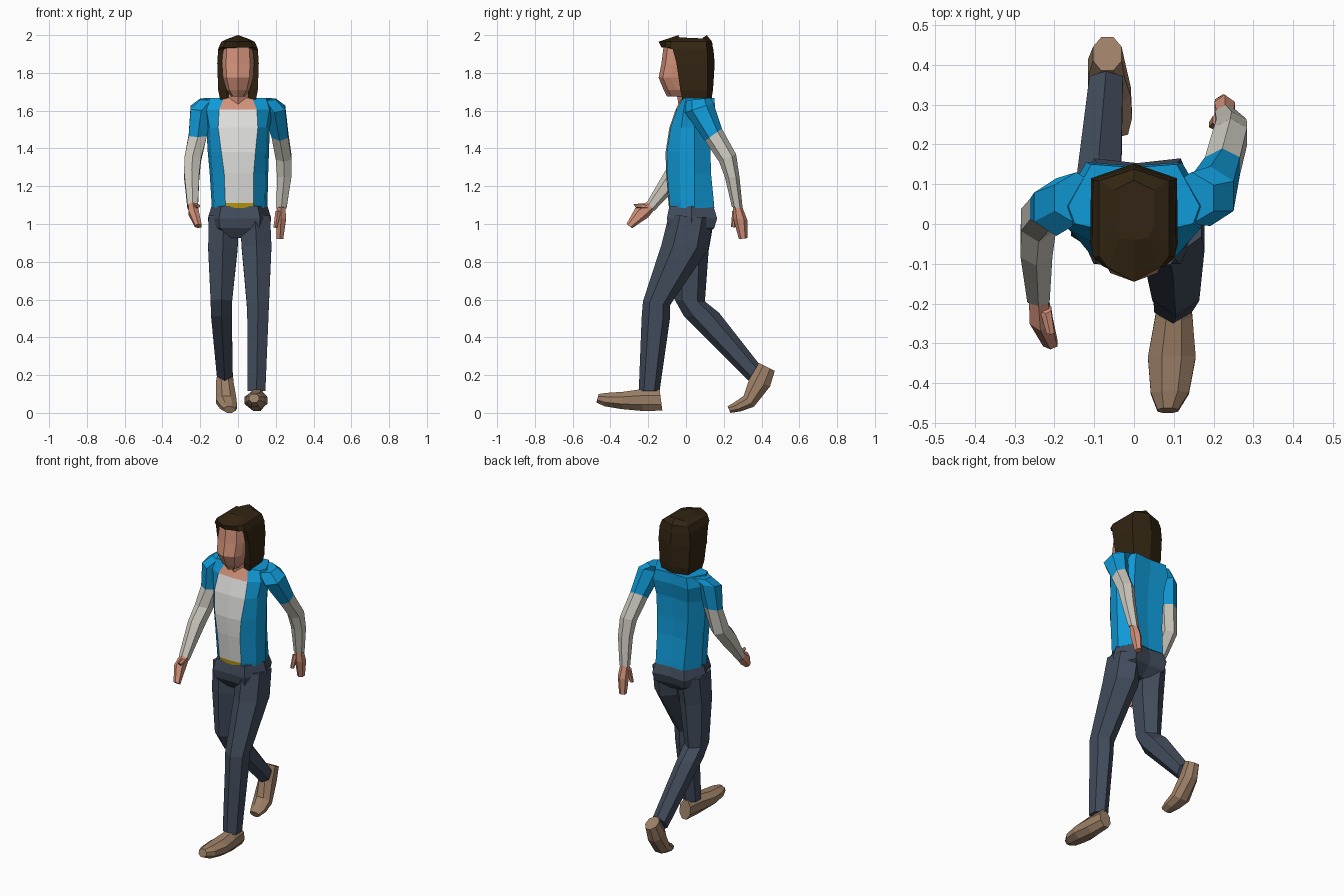
import bpy, bmesh, math
from mathutils import Vector


def material(name, r, g, b):
    lin = [((c / 255 + 0.055) / 1.055) ** 2.4 if c > 10 else c / 255 / 12.92 for c in (r, g, b)]
    m = bpy.data.materials.new(name)
    m.diffuse_color = (*lin, 1)
    return m


SKIN = material("skin", 208, 144, 120)
BLUE = material("blue jacket", 16, 155, 216)
WHITE = material("white shirt", 222, 222, 220)
SLEEVE = material("off-white sleeve", 204, 201, 190)
JEANS = material("dark denim", 66, 76, 92)
SHOE = material("tan shoe", 156, 127, 102)
HAIR = material("dark brown hair", 50, 37, 18)
BELT = material("gold belt", 190, 155, 15)


def loft(name, rings, mats, rule=lambda seg, side: 0):
    """Skin a list of closed rings; rule picks the material per segment and side."""
    bm = bmesh.new()
    vs = [[bm.verts.new(p) for p in ring] for ring in rings]
    n = len(rings[0])
    for i in range(len(rings) - 1):
        for j in range(n):
            k = (j + 1) % n
            f = bm.faces.new((vs[i][j], vs[i][k], vs[i + 1][k], vs[i + 1][j]))
            f.material_index = rule(i, j)
    bm.faces.new(vs[0]).material_index = rule(0, n // 2)
    bm.faces.new(vs[-1]).material_index = rule(len(rings) - 2, n // 2)
    bmesh.ops.recalc_face_normals(bm, faces=bm.faces)
    me = bpy.data.meshes.new(name)
    bm.to_mesh(me)
    bm.free()
    for m in mats:
        me.materials.append(m)
    ob = bpy.data.objects.new(name, me)
    bpy.context.collection.objects.link(ob)
    return ob


def limb(name, sections, mats, n=6, rule=lambda seg, side: 0):
    """Sections: centre x, half width, front (y, z), back (y, z)."""
    phase = 0.5 if n == 8 else 0
    sa = 1 / math.cos(math.pi / 8) if n == 8 else 1
    sb = sa if n == 8 else 1 / math.cos(math.pi / 6)
    rings = []
    for x, hw, yf, zf, yb, zb in sections:
        f, b = Vector((x, yf, zf)), Vector((x, yb, zb))
        mid, axis = (f + b) / 2, (f - b) / 2
        angles = [2 * math.pi * (k + phase) / n for k in range(n)]
        rings.append([mid + axis * sa * math.cos(t) + Vector((hw * sb * math.sin(t), 0, 0))
                      for t in angles])
    return loft(name, rings, mats, rule)


def mirrored(half, z, cx=0, slope=0):
    """Half outline (front centre to back centre) mirrored into a full ring."""
    pts = half + [(-x, y) for x, y in reversed(half[1:-1])]
    return [(x + cx, y, z - slope * abs(x)) for x, y in pts]


# torso: jacket with shirt panel, belt and neckline
torso = []
for z, cx, w, px, yf, yb in [
        (1.085, .008, .147, .072, -.09, .15), (1.11, .008, .148, .075, -.093, .148),
        (1.27, .005, .155, .078, -.106, .132), (1.38, .002, .162, .09, -.108, .13),
        (1.51, 0, .168, .105, -.088, .135), (1.605, 0, .185, .1, -.055, .155),
        (1.668, 0, .165, .075, -.022, .15)]:
    torso.append(mirrored([(0, yf), (px, yf + .006), (w * .9, yf * .4 + .01), (w, .045),
                           (w * .65, yb), (0, yb - .008)], z, cx))


def torso_rule(seg, side):
    if side not in (0, 9):
        return 0
    return {0: 2, 5: 3}.get(seg, 1)


loft("torso", torso, [BLUE, WHITE, BELT, SKIN], torso_rule)

# pelvis
pelvis = []
for z, w, yf, yb in [(1.095, .148, -.085, .145), (1.03, .168, -.098, .165),
                     (.98, .16, -.09, .15), (.925, .07, -.05, .09)]:
    pelvis.append(mirrored([(0, yf), (w * .65, yf - .003), (w, .03), (w * .65, yb), (0, yb - .012)],
                           z, .008))
loft("pelvis", pelvis, [JEANS])

# legs: the left one steps forward, the right one trails
limb("left_leg", [(.09, .08, -.09, 1.05, .145, 1.03), (.098, .079, -.13, .89, .12, .87),
                  (.105, .059, -.228, .59, -.085, .57), (.105, .056, -.235, .5, -.085, .5),
                  (.098, .047, -.25, .115, -.14, .115)], [JEANS])
limb("right_leg", [(-.075, .08, -.08, 1.05, .15, 1.03), (-.08, .078, -.08, .88, .12, .86),
                   (-.088, .057, -.06, .6, .1, .59), (-.088, .055, -.01, .51, .175, .53),
                   (-.07, .042, .33, .17, .385, .262)], [JEANS])

# shoes
limb("left_shoe", [(.1, .036, -.14, .125, -.125, .012), (.1, .047, -.24, .125, -.23, .01),
                   (.095, .06, -.33, .112, -.34, .02), (.09, .048, -.42, .106, -.43, .035),
                   (.085, .026, -.462, .1, -.475, .055)], [SHOE], 8)
limb("right_shoe", [(-.067, .036, .385, .265, .47, .222), (-.07, .046, .335, .18, .445, .14),
                    (-.062, .054, .305, .09, .36, .033), (-.05, .045, .255, .055, .29, .008),
                    (-.045, .03, .22, .035, .235, 0)], [SHOE], 8)


# arms: jacket sleeve above, shirt sleeve below
def sleeve(seg, side):
    return 0 if seg < 2 else 1


limb("left_arm", [(.145, .055, .0, 1.655, .13, 1.668), (.192, .058, -.005, 1.59, .145, 1.64),
                  (.222, .044, .1, 1.44, .19, 1.505), (.242, .042, .175, 1.33, .265, 1.37),
                  (.245, .038, .205, 1.25, .283, 1.25), (.23, .027, .243, 1.09, .3, 1.08)],
     [BLUE, SLEEVE], rule=sleeve)
limb("right_arm", [(-.145, .055, .0, 1.655, .13, 1.668), (-.195, .056, -.03, 1.6, .115, 1.635),
                   (-.213, .048, -.015, 1.46, .09, 1.48), (-.24, .044, -.045, 1.36, .065, 1.32),
                   (-.245, .04, -.105, 1.29, -.02, 1.22), (-.24, .028, -.207, 1.115, -.168, 1.07)],
     [BLUE, SLEEVE], rule=sleeve)

# hands and thumbs
limb("left_hand", [(.229, .022, .248, 1.1, .298, 1.09), (.228, .026, .25, 1.03, .325, 1.02),
                   (.222, .018, .28, .92, .325, .925)], [SKIN])
limb("left_thumb", [(.212, .014, .245, 1.07, .28, 1.06), (.198, .01, .238, .985, .26, .98)], [SKIN])
limb("right_hand", [(-.24, .024, -.2, 1.12, -.168, 1.075), (-.235, .027, -.268, 1.085, -.2, 1.035),
                    (-.21, .018, -.315, 1.0, -.285, .978)], [SKIN])
limb("right_thumb", [(-.222, .014, -.225, 1.11, -.2, 1.08), (-.21, .01, -.278, 1.105, -.265, 1.085)],
     [SKIN])

# neck and head
limb("neck", [(0, .06, -.035, 1.6, .1, 1.6), (0, .052, -.055, 1.73, .08, 1.75)], [SKIN])
head = []
for z, w, yf, yb in [(1.675, .035, -.1, .0), (1.71, .062, -.118, .03), (1.775, .08, -.145, .05),
                     (1.85, .085, -.13, .06), (1.945, .078, -.118, .06)]:
    head.append(mirrored([(0, yf), (w * .75, yf + .022), (w, yf + .065), (w, yb), (0, yb)], z))
loft("head", head, [SKIN])

# shoulder-length hair with an overhanging fringe
hair = [mirrored([(0, .03), (.06, -.018), (.095, -.02), (.088, .11), (0, .135)], 1.66),
        mirrored([(0, 0), (.066, -.03), (.105, -.03), (.1, .115), (0, .143)], 1.71),
        mirrored([(0, -.04), (.08, -.05), (.11, -.05), (.108, .115), (0, .152)], 1.85),
        mirrored([(0, -.05), (.08, -.065), (.105, -.07), (.103, .112), (0, .145)], 1.925),
        mirrored([(0, -.13), (.08, -.105), (.102, -.085), (.1, .11), (0, .142)], 1.935),
        mirrored([(0, -.145), (.065, -.11), (.088, -.08), (.088, .108), (0, .138)], 1.965),
        mirrored([(0, -.04), (.035, -.035), (.05, -.01), (.05, .085), (0, .11)], 2.0, slope=.35)]
loft("hair", hair, [HAIR])
